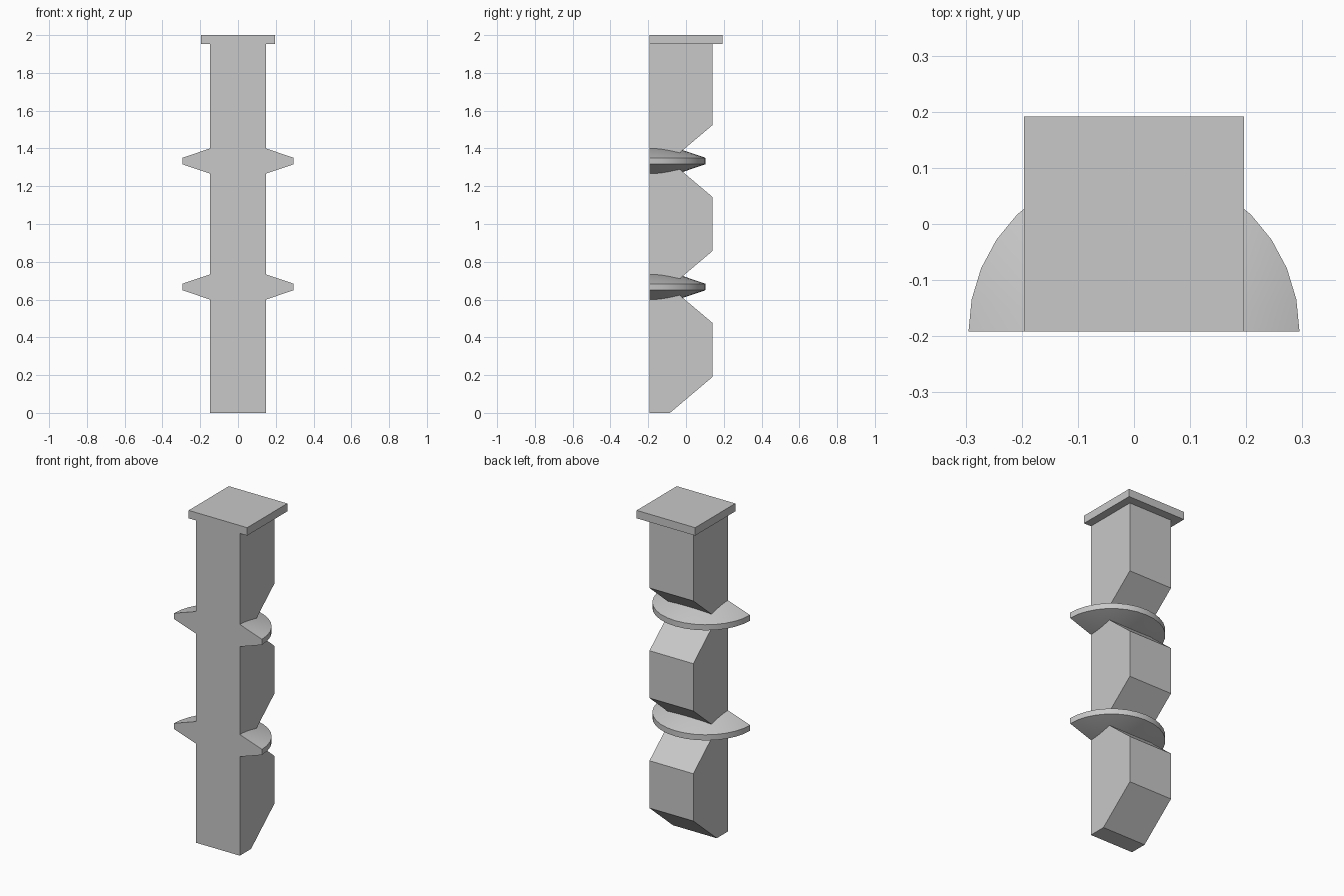
import bpy
import bmesh
from math import pi, radians
from mathutils import Matrix, Vector

if "Cube" in bpy.data.objects:
    bpy.data.objects.remove(bpy.data.objects["Cube"], do_unlink=True)

grey = bpy.data.materials.new("light grey")
grey.use_nodes = True
grey.diffuse_color = (0.58, 0.58, 0.58, 1)
grey.node_tree.nodes["Principled BSDF"].inputs["Base Color"].default_value = grey.diffuse_color

FRONT = -0.192          # shared flat front plane
BACK = 0.14             # back of the post
HALF = 0.147            # half width of the post
CUT_Y, CUT_H = -0.085, 0.19   # notch floor and half height
LEVELS = (2 / 3, 4 / 3)       # notch and disc heights
CAP_Z = 1.952


def finish(name, bm):
    bmesh.ops.recalc_face_normals(bm, faces=bm.faces)
    mesh = bpy.data.meshes.new(name)
    bm.to_mesh(mesh)
    bm.free()
    mesh.materials.append(grey)
    obj = bpy.data.objects.new(name, mesh)
    bpy.context.collection.objects.link(obj)
    return obj


# Post: notched side profile extruded across the width
profile = [(FRONT, 0), (CUT_Y, 0), (BACK, CUT_H)]
for z in LEVELS:
    profile += [(BACK, z - CUT_H), (CUT_Y, z), (BACK, z + CUT_H)]
profile += [(BACK, CAP_Z), (FRONT, CAP_Z)]
bm = bmesh.new()
face = bm.faces.new([bm.verts.new((-HALF, y, z)) for y, z in profile])
side = bmesh.ops.extrude_face_region(bm, geom=[face])["geom"]
bmesh.ops.translate(bm, vec=(2 * HALF, 0, 0),
                    verts=[v for v in side if isinstance(v, bmesh.types.BMVert)])
finish("post", bm)

# Cap: square slab flush with the front
bm = bmesh.new()
bmesh.ops.create_cube(bm, size=1, matrix=Matrix.Translation((0, 0, (2 + CAP_Z) / 2))
                      @ Matrix.Diagonal((0.392, -2 * FRONT, 2 - CAP_Z, 1)))
finish("cap", bm)

# Half discs: double-cone profile spun half a turn around the front plane
RIM, EDGE, APEX = 0.295, 0.017, 0.117
for label, z in zip(("lower", "upper"), LEVELS):
    bm = bmesh.new()
    centre = Vector((0, FRONT, z))
    verts = [bm.verts.new(centre + Vector((r, 0, h)))
             for r, h in ((0, APEX), (RIM, EDGE), (RIM, -EDGE), (0, -APEX))]
    edges = [bm.edges.new(pair) for pair in zip(verts, verts[1:])]
    bmesh.ops.spin(bm, geom=verts + edges, cent=centre, axis=(0, 0, 1),
                   angle=pi, steps=16)
    bmesh.ops.remove_doubles(bm, verts=bm.verts, dist=0.0001)
    bmesh.ops.holes_fill(bm, edges=[e for e in bm.edges if e.is_boundary], sides=0)
    disc = finish(label + "_half_disc", bm)
    bpy.ops.object.select_all(action='DESELECT')
    disc.select_set(True)
    bpy.context.view_layer.objects.active = disc
    bpy.ops.object.shade_smooth_by_angle(angle=radians(15))
